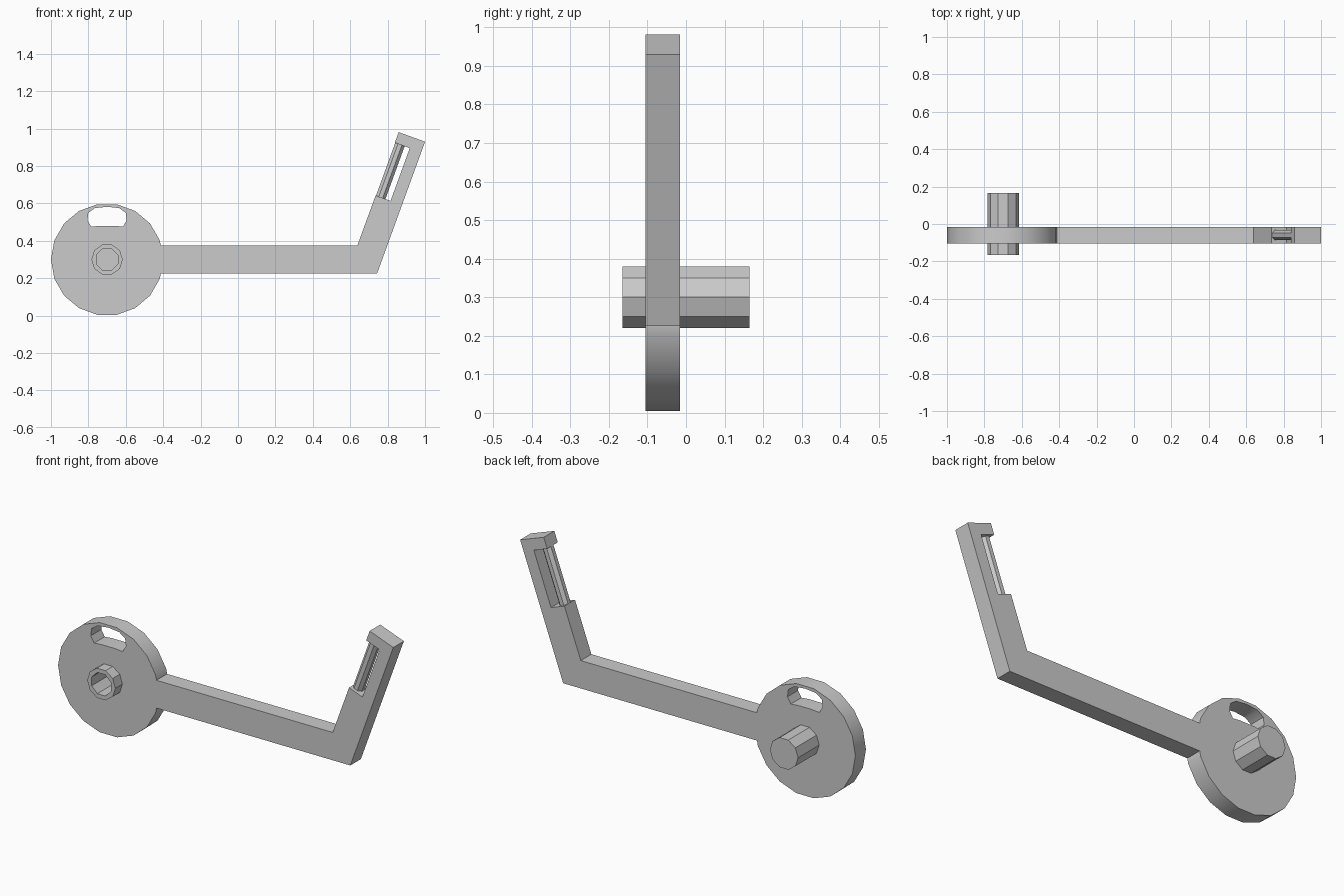
import bpy, bmesh
from math import cos, sin, pi, radians
from mathutils import Vector, Matrix

cube = bpy.data.objects.get("Cube")
if cube:
    bpy.data.objects.remove(cube, do_unlink=True)

grey = bpy.data.materials.new("plain_grey")
grey.use_nodes = True
colour = (0.6, 0.6, 0.6, 1)
grey.diffuse_color = colour
grey.node_tree.nodes["Principled BSDF"].inputs["Base Color"].default_value = colour


def ngon(cx, cz, r, n, turn=0.0):
    return [(cx + r * cos(turn + 2 * pi * i / n), cz + r * sin(turn + 2 * pi * i / n))
            for i in range(n)]


def extrude(name, outline, y0, y1):
    """Solid from an x-z outline, spanning y0 to y1."""
    bm = bmesh.new()
    face = bm.faces.new([bm.verts.new((x, y0, z)) for x, z in outline])
    res = bmesh.ops.extrude_face_region(bm, geom=[face])
    verts = [g for g in res["geom"] if isinstance(g, bmesh.types.BMVert)]
    bmesh.ops.translate(bm, verts=verts, vec=(0, y1 - y0, 0))
    bmesh.ops.recalc_face_normals(bm, faces=bm.faces)
    return to_object(name, bm)


def to_object(name, bm):
    mesh = bpy.data.meshes.new(name)
    bm.to_mesh(mesh)
    bm.free()
    mesh.materials.append(grey)
    ob = bpy.data.objects.new(name, mesh)
    bpy.context.collection.objects.link(ob)
    return ob


def combine(target, tool, operation):
    """Apply a boolean and discard the tool."""
    mod = target.modifiers.new(operation, "BOOLEAN")
    mod.operation, mod.solver, mod.object = operation, "EXACT", tool
    bpy.context.view_layer.objects.active = target
    bpy.ops.object.modifier_apply(modifier=mod.name)
    bpy.data.objects.remove(tool, do_unlink=True)


# Slanted end of the arm: a runs down from the tip, b runs across
up = Vector((cos(radians(70)), sin(radians(70))))
across = Vector((up.y, -up.x))
tip = Vector((0.859, 0.981))


def on_arm(a, b):
    return tuple(tip - a * up + b * across)


# Disc, straight arm and notched upright in one outline
CX, CZ = -0.7, 0.3
disc = ngon(CX, CZ, 0.3, 18)[1:]
outline = [(-0.413, 0.375)] + disc + [
    (-0.413, 0.225), (0.7435, 0.225), on_arm(0, 0.15), on_arm(0, 0),
    on_arm(0.06, 0), on_arm(0.06, 0.085), on_arm(0.36, 0.085), on_arm(0.36, 0),
    (0.638, 0.375)]
crank = extrude("crank_arm", outline, -0.105, -0.015)

# Hub through the disc, with a blind bore from the front
combine(crank, extrude("hub", ngon(CX, CZ, 0.084, 10), -0.165, 0.165), "UNION")
combine(crank, extrude("bore", ngon(CX, CZ, 0.062, 8, pi / 8), -0.2, 0.1), "DIFFERENCE")

# Kidney-shaped window near the disc's top
half = [(0, 0.582), (0.065, 0.575), (0.1, 0.55), (0.105, 0.51), (0.085, 0.476), (0.04, 0.48)]
kidney = [(CX + x, z) for x, z in half] + [(CX - x, z) for x, z in half[:0:-1]]
combine(crank, extrude("window", kidney, -0.2, 0.05), "DIFFERENCE")

# Pin bridging the notch
bm = bmesh.new()
bmesh.ops.create_cone(bm, cap_ends=True, segments=8, radius1=0.029, radius2=0.029, depth=0.31)
mid = on_arm(0.21, 0.029)
bm.transform(Matrix.Translation((mid[0], -0.06, mid[1])) @ Matrix.Rotation(radians(20), 4, "Y")
             @ Matrix.Rotation(pi / 8, 4, "Z"))
pin = to_object("notch_pin", bm)

# Soft disc rim, crisp edges elsewhere
bpy.ops.object.select_all(action="DESELECT")
crank.select_set(True)
bpy.context.view_layer.objects.active = crank
bpy.ops.object.shade_smooth_by_angle(angle=radians(30))
